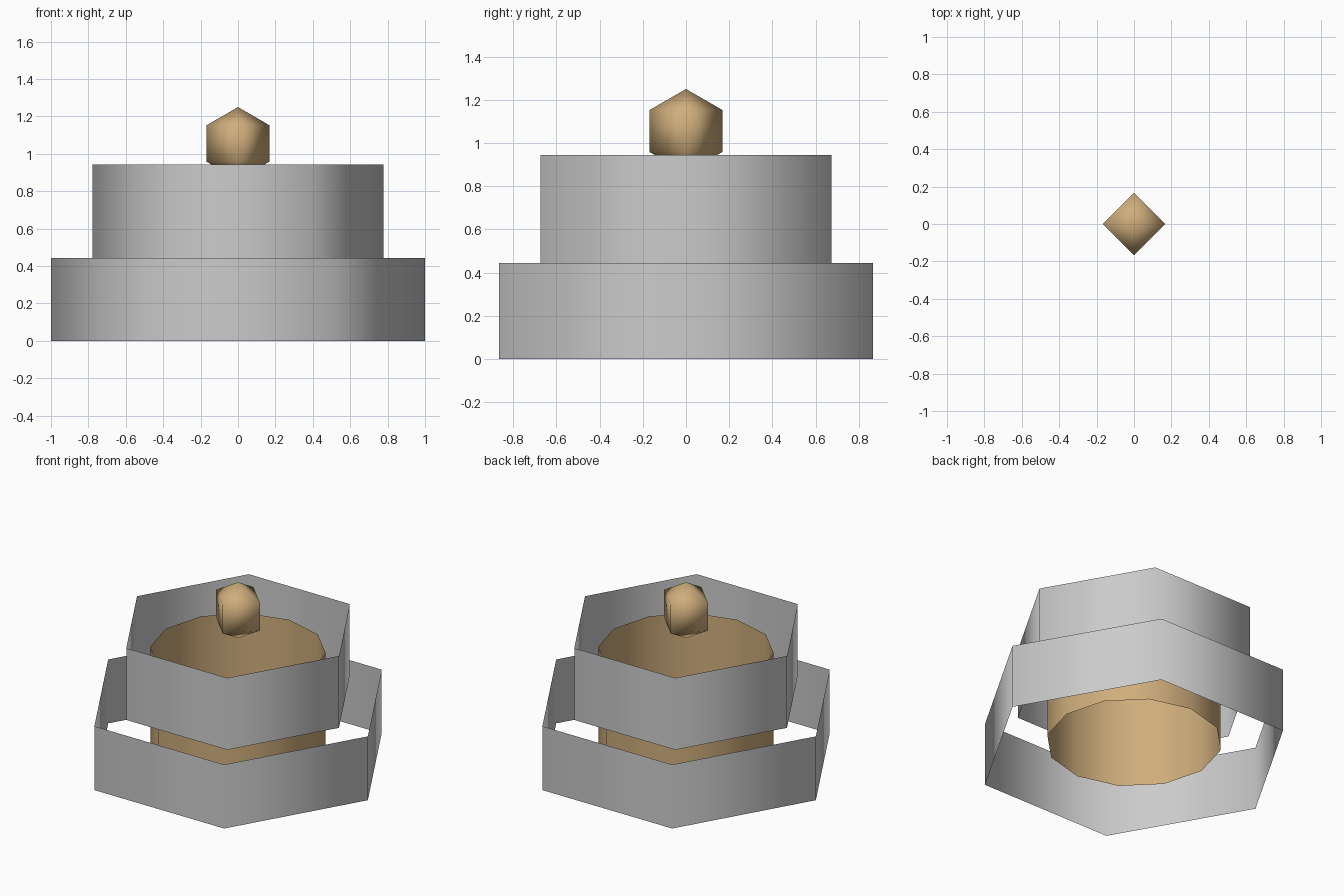
import bpy

if "Cube" in bpy.data.objects:
    bpy.data.objects.remove(bpy.data.objects["Cube"])

U = 1 / 9  # base unit: nine units from centre to the widest corner

tan = bpy.data.materials.new("tan")
tan.diffuse_color = (0.62, 0.42, 0.20, 1)
tan.use_nodes = True
tan.node_tree.nodes["Principled BSDF"].inputs["Base Color"].default_value = tan.diffuse_color


def finish(name, material=None):
    ob = bpy.context.object
    ob.name = name
    bpy.ops.object.shade_smooth()
    if material:
        ob.data.materials.append(material)
    return ob


def open_ring(name, sides, radius, bottom, top, material=None):
    # Uncapped prism with its first corner on the x axis
    bpy.ops.mesh.primitive_cylinder_add(
        vertices=sides, radius=radius, depth=top - bottom, end_fill_type='NOTHING',
        location=(0, 0, (bottom + top) / 2))
    ob = bpy.context.object
    if sides == 6:
        ob.rotation_euler.z = 0.5235988
    return finish(name, material)


# Two stepped hexagonal walls
open_ring("lower_wall", 6, 9 * U, 0, 4 * U)
open_ring("upper_wall", 6, 7 * U, 4 * U, 8.5 * U)

# Twelve-sided inner sleeve, open at both ends
open_ring("inner_sleeve", 12, 5 * U, 1 * U, 7 * U, tan)

# Floating octahedral gem: two mirrored pyramids from a 4 x 2 sphere
bpy.ops.mesh.primitive_uv_sphere_add(
    segments=4, ring_count=2, radius=1.75 * U, location=(0, 0, 9.5 * U))
finish("floating_gem", tan)
